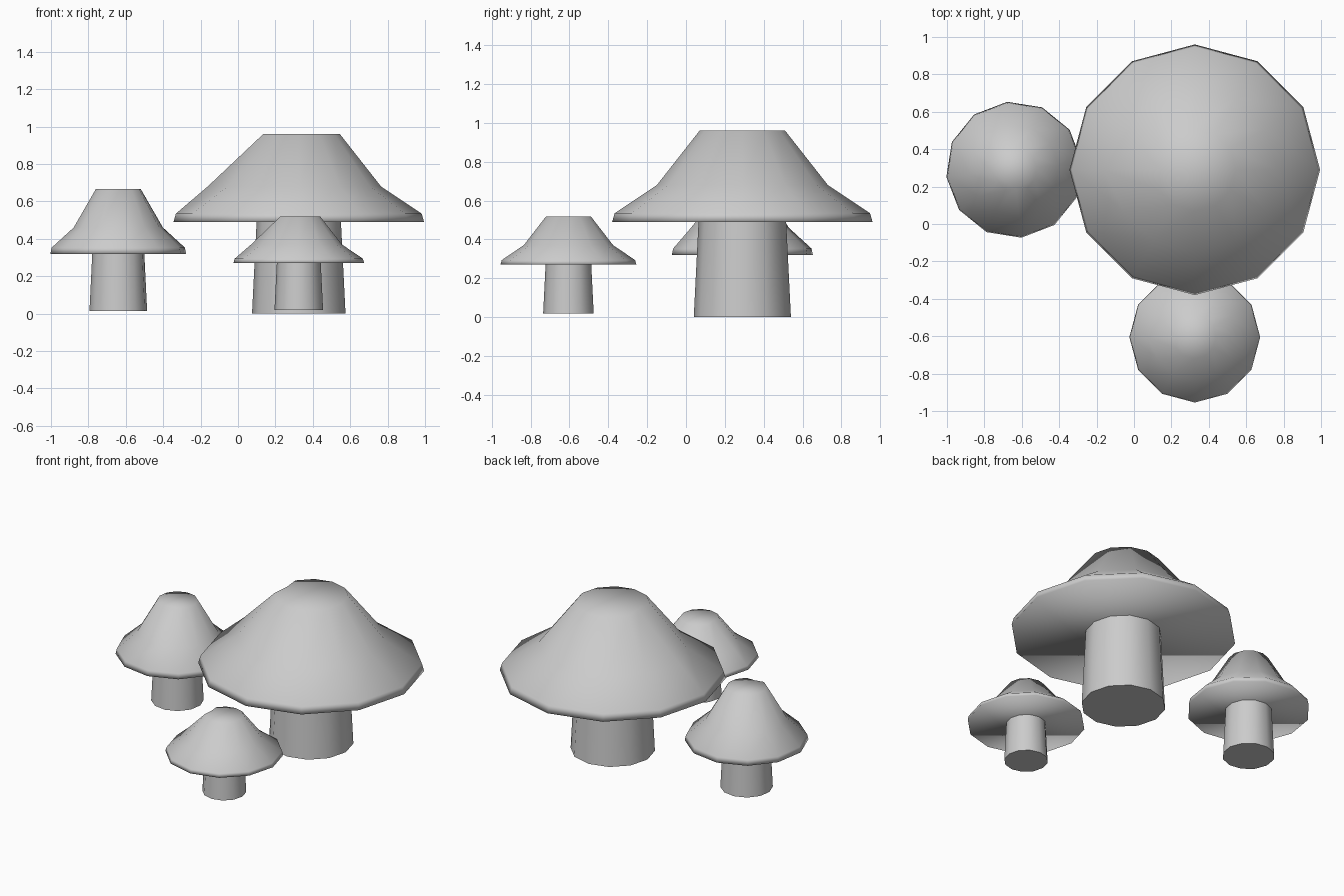
import bpy, bmesh
from math import cos, sin, pi, radians

if "Cube" in bpy.data.objects:
    bpy.data.objects.remove(bpy.data.objects["Cube"], do_unlink=True)

GREY = (0.6, 0.6, 0.6, 1)
grey = bpy.data.materials.new("plain grey")
grey.use_nodes = True
grey.diffuse_color = GREY
grey.node_tree.nodes["Principled BSDF"].inputs["Base Color"].default_value = GREY

SIDES = 12
CAP = [(0.67, 0), (0.657, 0.045), (0.44, 0.19), (0.22, 0.47)]
# radius of the flattened side, which slopes straight from crown to rim
FLAT_SIDE = [0.67, 0.657, 0.487, 0.18]


def lathe(name, profile, location, spin=0, flat_side=None):
    """Spin a profile into a closed solid with n-gon ends."""
    bm = bmesh.new()
    rings = []
    for level, (radius, z) in enumerate(profile):
        ring = []
        for i in range(SIDES):
            r = flat_side[level] if flat_side and i == SIDES // 2 else radius
            a = 2 * pi * i / SIDES
            ring.append(bm.verts.new((r * cos(a), r * sin(a), z)))
        rings.append(ring)
    for low, high in zip(rings, rings[1:]):
        for i in range(SIDES):
            j = (i + 1) % SIDES
            bm.faces.new((low[i], low[j], high[j], high[i]))
    bm.faces.new(rings[0][::-1])
    bm.faces.new(rings[-1])
    mesh = bpy.data.meshes.new(name)
    bm.to_mesh(mesh)
    bm.free()
    mesh.materials.append(grey)
    obj = bpy.data.objects.new(name, mesh)
    obj.location = location
    obj.rotation_euler.z = radians(spin)
    bpy.context.collection.objects.link(obj)
    return obj


def mushroom(name, x, y, foot, rim, width, height, stem, spin=0):
    # cap: flared rim, steep shoulder and flat crown, smooth all over
    profile = [(r * width, z * height) for r, z in CAP]
    flat = [r * width for r in FLAT_SIDE]
    cap = lathe(name + "_cap", profile, (x, y, rim), spin, flat)
    cap.data.shade_smooth()
    # stem: slightly tapered, ending just inside the cap
    stalk = lathe(name + "_stem", [(stem, 0), (stem * 0.9, rim - foot + 0.01)],
                  (x, y, foot), spin)
    stalk.data.shade_smooth()
    for poly in stalk.data.polygons:
        poly.use_smooth = abs(poly.normal.z) < 0.5


mushroom("large_mushroom", 0.325, 0.29, 0, 0.49, 1, 1, 0.25)
mushroom("medium_mushroom", -0.64, 0.29, 0.015, 0.32, 0.545, 0.74, 0.155, 96)
mushroom("small_mushroom", 0.325, -0.605, 0.02, 0.27, 0.522, 0.53, 0.13)
